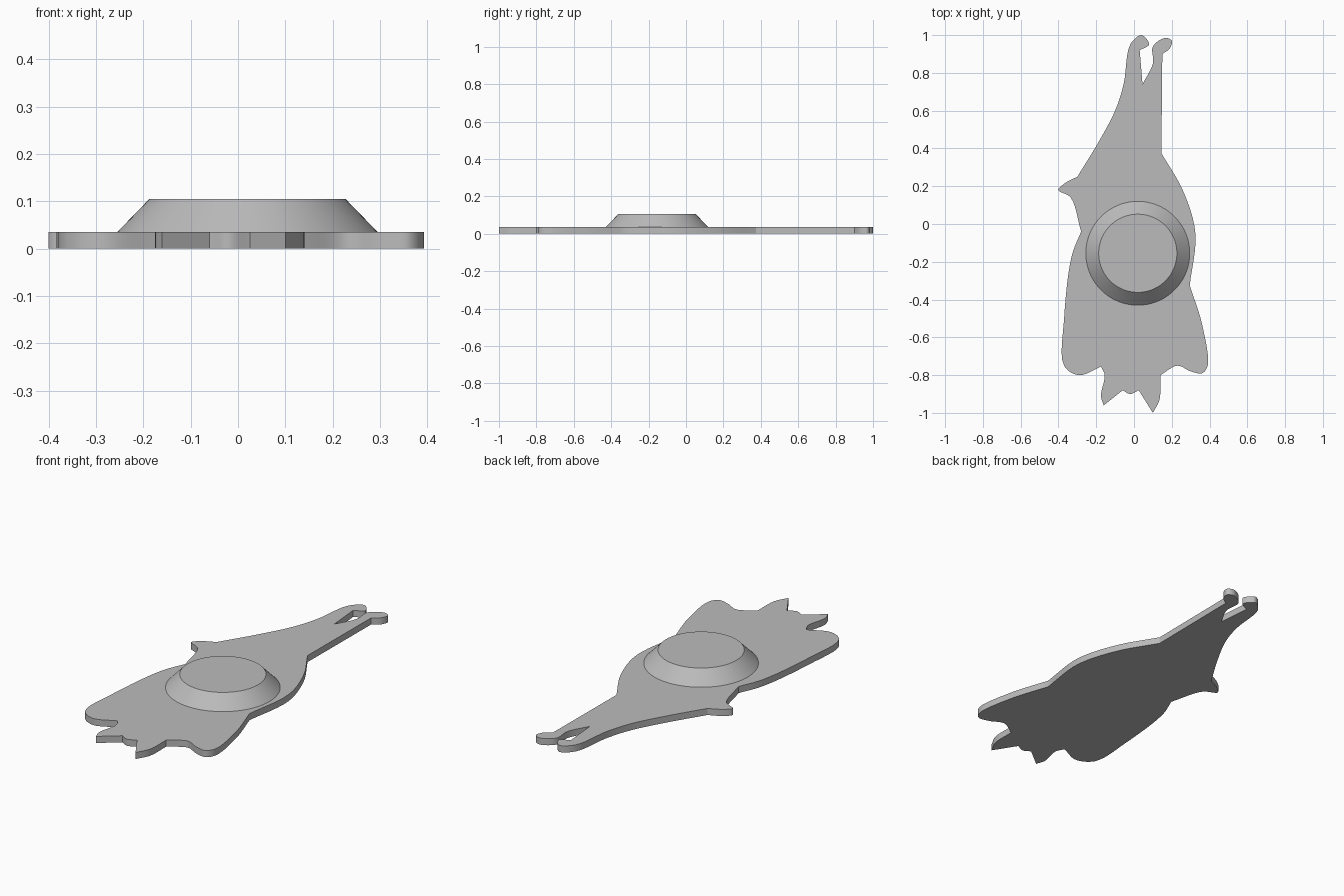
import bpy
import bmesh
import math
from mathutils import Vector

default_cube = bpy.data.objects.get("Cube")
if default_cube:
    bpy.data.objects.remove(default_cube, do_unlink=True)

PLATE_TOP = 0.035
BOSS_HEIGHT = 0.07
STEPS = 6

# Single grey finish shared by both parts
grey = bpy.data.materials.new("plain grey")
grey.use_nodes = True
colour = (0.5, 0.5, 0.5, 1)
grey.diffuse_color = colour
grey.node_tree.nodes["Principled BSDF"].inputs["Base Color"].default_value = colour


def blend(start, end, low, high, t):
    """Blend from start to end as t goes from low to high."""
    return start + (end - start) * ((t - low) / (high - low))


def smooth_run(points, corner):
    """Pass a smooth curve through the points and stop just before the corner."""
    path = [Vector(point) for point in points] + [Vector(corner)]
    if len(points) == 1:
        return path[:-1]
    before = path[0] * 2 - path[1]
    after = path[-1] * 2 - path[-2]
    path = [before, *path, after]

    # Centripetal spacing keeps tight bends free of overshoot
    knots = [0]
    for here, there in zip(path, path[1:]):
        knots.append(knots[-1] + math.sqrt((there - here).length))

    result = []
    for first in range(len(path) - 3):
        times = knots[first:first + 4]
        for step in range(STEPS):
            t = times[1] + (times[2] - times[1]) * step / STEPS
            level = path[first:first + 4]
            # Repeated blending between neighbours narrows four points to one
            for span in (1, 2):
                offset = span - 1
                level = [
                    blend(here, there, times[i], times[i + span], t)
                    for i, (here, there) in enumerate(zip(level, level[1:]))
                ]
            result.append(blend(*level, *times[1:3], t))
    return result


def finish(bm, name, location=(0, 0, 0)):
    """Turn a bmesh into a named, shaded object."""
    bmesh.ops.recalc_face_normals(bm, faces=bm.faces[:])
    mesh = bpy.data.meshes.new(name)
    bm.to_mesh(mesh)
    bm.free()
    mesh.materials.append(grey)
    obj = bpy.data.objects.new(name, mesh)
    obj.location = location
    bpy.context.collection.objects.link(obj)
    bpy.ops.object.select_all(action='DESELECT')
    obj.select_set(True)
    bpy.context.view_layer.objects.active = obj
    bpy.ops.object.shade_smooth_by_angle(angle=math.radians(30))


# Silhouette runs; each starts at a sharp corner and leads to the next run
foot_gap = [(.045, .74)]
right_leg = [(.03, .92), (.08, .95), (.04, 1), (-.02, .95), (-.055, .74),
             (-.1, .6), (-.19, .43)]
right_thumb = [(-.3, .25), (-.36, .22), (-.4, .18), (-.335, .14)]
right_wing = [(-.28, -.04), (-.33, -.17), (-.37, -.5), (-.37, -.75),
              (-.29, -.8)]
right_ear_outside = [(-.175, -.755), (-.155, -.8), (-.175, -.91)]
right_ear_inside = [(-.16, -.96)]
brow = [(-.06, -.88), (-.02, -.9)]
left_ear_inside = [(.025, -.88)]
left_ear_outside = [(.1, -1), (.135, -.93)]
left_wing = [(.14, -.8), (.23, -.75), (.3, -.78), (.36, -.79), (.39, -.75),
             (.36, -.53)]
left_flank = [(.295, -.325), (.325, -.05), (.26, .175)]
left_leg = [(.145, .375)]
left_foot = [(.15, .9), (.19, .93), (.2, .97), (.165, .985), (.1, .94),
             (.1, .85)]
runs = [foot_gap, right_leg, right_thumb, right_wing, right_ear_outside,
        right_ear_inside, brow, left_ear_inside, left_ear_outside, left_wing,
        left_flank, left_leg, left_foot]

# Flat plate cut to the silhouette
outline = []
for run, following in zip(runs, runs[1:] + runs[:1]):
    outline += smooth_run(run, following[0])
plate = bmesh.new()
base = plate.faces.new([plate.verts.new((*point, 0)) for point in outline])
walls = bmesh.ops.extrude_face_region(plate, geom=[base], use_keep_orig=True)
top_verts = [v for v in walls["geom"] if isinstance(v, bmesh.types.BMVert)]
bmesh.ops.translate(plate, verts=top_verts, vec=(0, 0, PLATE_TOP))
finish(plate, "silhouette_plate")

# Round boss with a sloping rim, standing on the plate
boss = bmesh.new()
bmesh.ops.create_cone(boss, cap_ends=True, segments=96,
                      radius1=0.275, radius2=0.207, depth=BOSS_HEIGHT)
finish(boss, "raised_boss", (0.02, -0.155, PLATE_TOP + BOSS_HEIGHT / 2))
